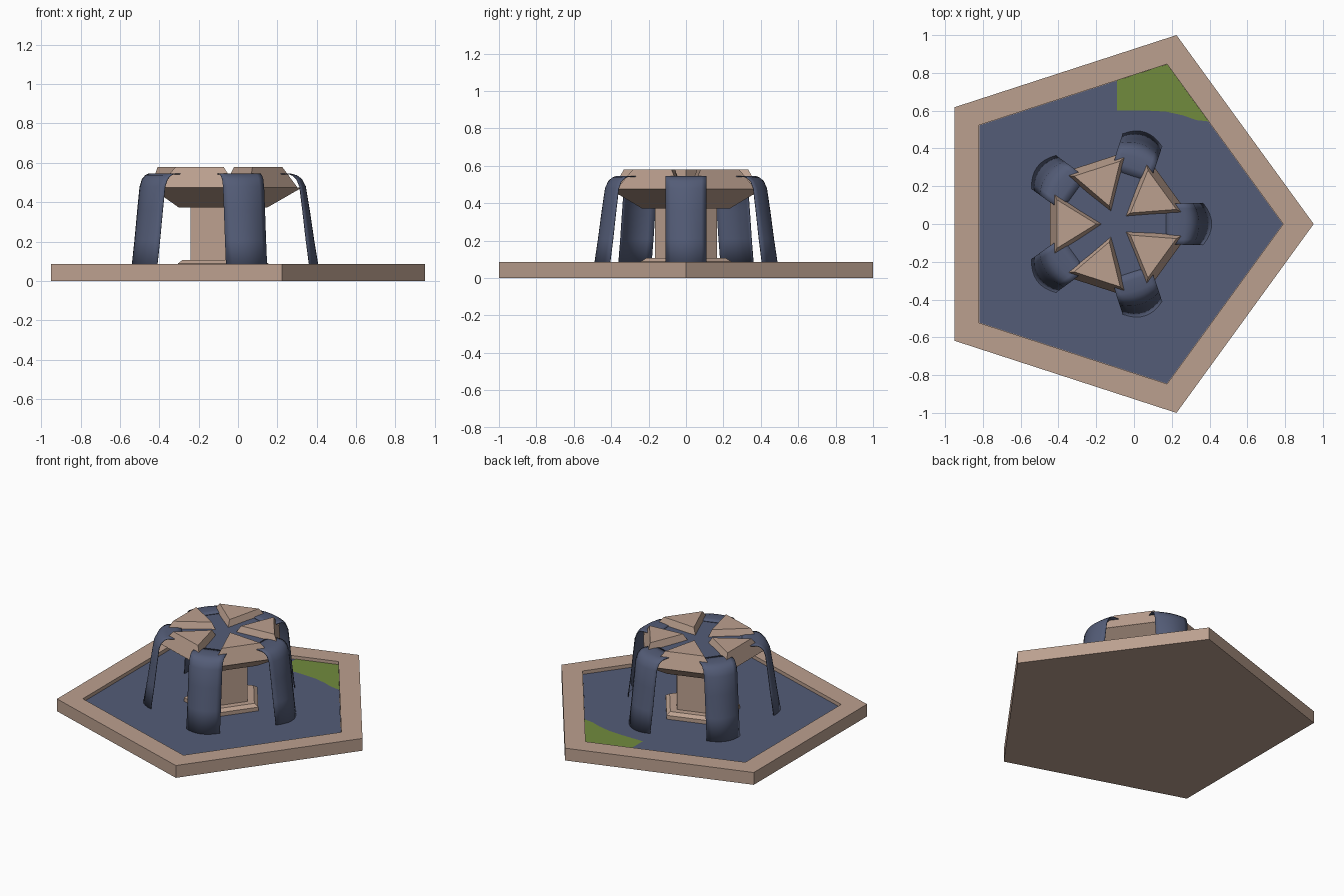
import bpy, bmesh, math
from mathutils import Vector, Matrix

if "Cube" in bpy.data.objects:
    bpy.data.objects.remove(bpy.data.objects["Cube"])

CX = -0.10           # pentagon centre (one corner points along +x)
STEP = math.radians(72)


def material(name, rgb):
    m = bpy.data.materials.new(name)
    m.diffuse_color = (*rgb, 1)
    m.use_nodes = True
    m.node_tree.nodes["Principled BSDF"].inputs["Base Color"].default_value = m.diffuse_color
    return m


STONE = material("warm stone", (0.50, 0.352, 0.275))
WATER = material("slate blue water", (0.088, 0.108, 0.185))
MOSS = material("moss green", (0.165, 0.26, 0.048))


def make_object(name, bm, mat, recalc=True):
    if recalc:
        bmesh.ops.recalc_face_normals(bm, faces=bm.faces)
    me = bpy.data.meshes.new(name)
    bm.to_mesh(me)
    bm.free()
    me.materials.append(mat)
    ob = bpy.data.objects.new(name, me)
    bpy.context.collection.objects.link(ob)
    return ob


def pentagon_stack(name, rings, mat):
    """Five-sided solid through (radius, z) rings, capped at both ends."""
    bm = bmesh.new()
    loops = [[bm.verts.new((CX + r * math.cos(i * STEP), r * math.sin(i * STEP), z))
              for i in range(5)] for r, z in rings]
    for a, b in zip(loops, loops[1:]):
        for i in range(5):
            j = (i + 1) % 5
            bm.faces.new((a[i], a[j], b[j], b[i]))
    bm.faces.new(loops[0][::-1])
    bm.faces.new(loops[-1])
    return make_object(name, bm, mat)


def around(angle):
    return Matrix.Translation((CX, 0, 0)) @ Matrix.Rotation(angle, 4, 'Z')


# Pool: stone rim and the water inside it
pentagon_stack("pool_rim", [(1.0515, 0), (1.0515, 0.085), (0.89, 0.085), (0.89, 0.055)], STONE)
pentagon_stack("pool_water", [(0.888, 0.05), (0.888, 0.062)], WATER)

# Green patch in the back corner of the pool
bm = bmesh.new()
patch = [(-0.09, 0.60), (0.08, 0.60), (0.17, 0.595), (0.26, 0.575), (0.33, 0.55),
         (0.395, 0.543), (0.175, 0.846), (-0.09, 0.76)]
bm.faces.new([bm.verts.new((x, y, 0.064)) for x, y in patch])
make_object("moss_patch", bm, MOSS, recalc=False)

# Pedestal: chamfered foot, column, flared bowl
pentagon_stack("pedestal_foot", [(0.255, 0.055), (0.255, 0.088), (0.225, 0.106)], STONE)
pentagon_stack("pedestal_column", [(0.174, 0.10), (0.174, 0.38)], STONE)
pentagon_stack("bowl", [(0.247, 0.372), (0.427, 0.475)], STONE)

# Water lying in the channels between the crown wedges
pentagon_stack("channel_water", [(0.34, 0.48), (0.34, 0.538)], WATER)

# Crown: five tapered triangular wedges, one per side
for k in range(5):
    bm = bmesh.new()
    lo = [bm.verts.new((x, y, 0.474)) for x, y in ((0.03, 0), (0.345, -0.21), (0.345, 0.21))]
    hi = [bm.verts.new((x, y, 0.58)) for x, y in ((0.10, 0), (0.308, -0.128), (0.308, 0.128))]
    bm.faces.new(lo[::-1])
    bm.faces.new(hi)
    for i in range(3):
        j = (i + 1) % 3
        bm.faces.new((lo[i], lo[j], hi[j], hi[i]))
    bm.transform(around((k + 0.5) * STEP))
    make_object(f"crown_wedge_{k + 1}", bm, STONE)

# Falling water: five curved sheets spilling over the bowl corners
# (radius, z, half width, how far the edges lag behind the middle)
PROFILE = [(0.27, 0.542, 0.05, 0.0), (0.31, 0.545, 0.108, 0.0), (0.37, 0.545, 0.11, 0.01),
           (0.40, 0.537, 0.11, 0.02), (0.425, 0.518, 0.11, 0.025), (0.445, 0.48, 0.11, 0.03),
           (0.465, 0.36, 0.11, 0.035), (0.487, 0.21, 0.11, 0.04), (0.512, 0.058, 0.11, 0.045)]
COLS = 8
for k in range(5):
    bm = bmesh.new()
    rows = []
    for r, z, w, lag in PROFILE:
        us = [2 * c / COLS - 1 for c in range(COLS + 1)]
        rows.append([bm.verts.new((r - lag * u * u, w * u, z)) for u in us])
    for a, b in zip(rows, rows[1:]):
        for c in range(COLS):
            bm.faces.new((a[c], b[c], b[c + 1], a[c + 1]))
    bm.transform(around(k * STEP))
    ob = make_object(f"water_sheet_{k + 1}", bm, WATER, recalc=False)
    thick = ob.modifiers.new("thickness", 'SOLIDIFY')
    thick.thickness = 0.004
    bpy.ops.object.select_all(action='DESELECT')
    ob.select_set(True)
    bpy.context.view_layer.objects.active = ob
    bpy.ops.object.shade_smooth_by_angle(angle=math.radians(40))
